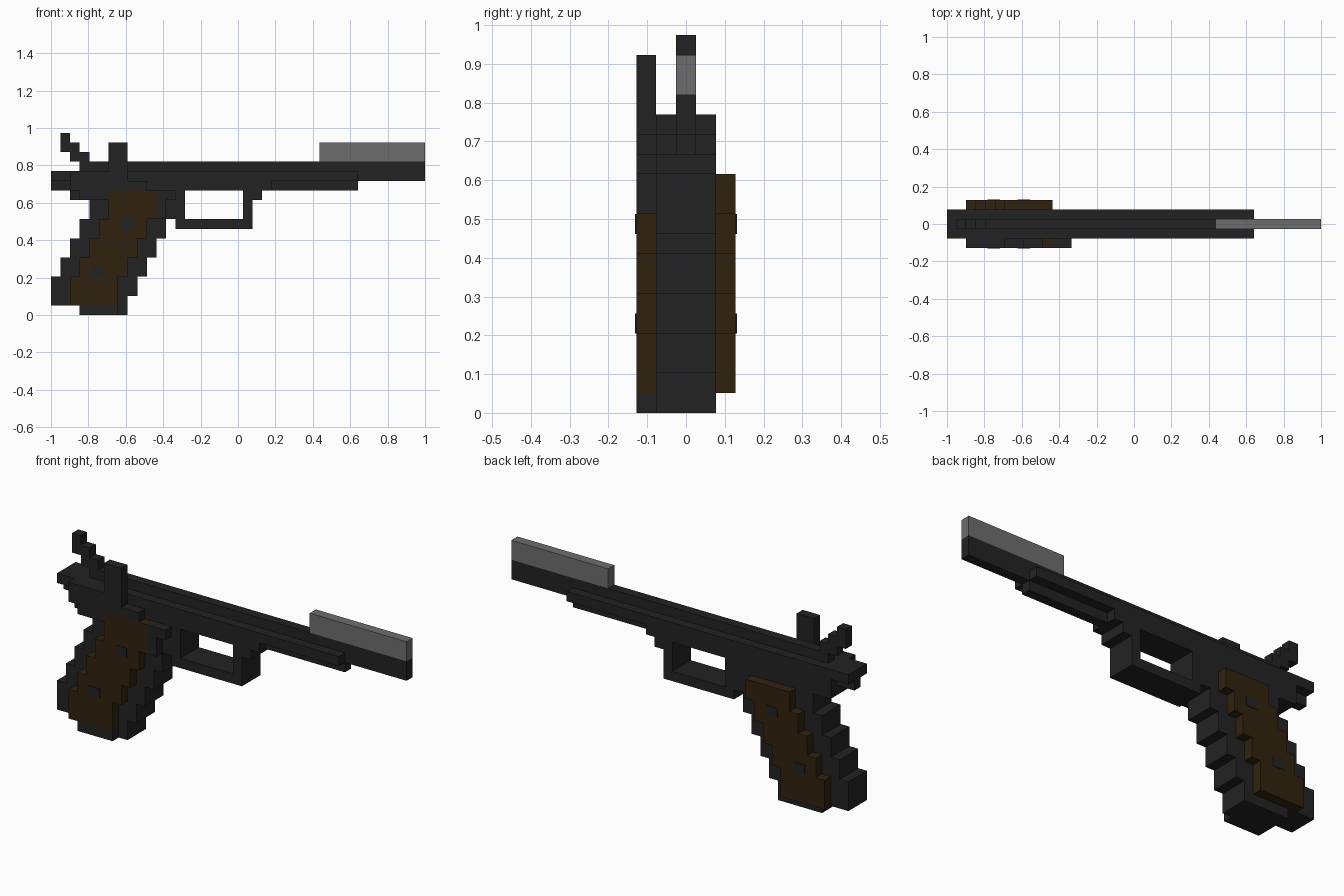
import bpy, bmesh, math
from mathutils import Vector

if "Cube" in bpy.data.objects:
    bpy.data.objects.remove(bpy.data.objects["Cube"])

U = 2 / 39            # size of one block


def material(name, r, g, b):
    m = bpy.data.materials.new(name)
    m.diffuse_color = (r, g, b, 1)
    m.use_nodes = True
    m.node_tree.nodes["Principled BSDF"].inputs["Base Color"].default_value = m.diffuse_color
    return m


DARK = material("dark_metal", 0.0165, 0.0165, 0.0165)
BROWN = material("brown_wood", 0.030, 0.0165, 0.0045)
GREY = material("grey_metal", 0.155, 0.155, 0.155)

# Depth layers, counted in blocks from the middle (front is negative)
MID, BODY, FRONT, BACK = (0, 1), (-1, 2), (-2, -1), (2, 3)
cells, mats = {}, {}


def part(name, mat, depth, boxes):
    """Fill blocks given as (x0, x1, z0, z1) in block counts."""
    mats[name] = mat
    for x0, x1, z0, z1 in boxes:
        for x in range(x0, x1):
            for z in range(z0, z1):
                for y in range(*depth):
                    cells.setdefault((x, y, z), name)


# Barrel, sight and hammer in the thin middle layer
part("front_sight", GREY, MID, [(28, 39, 16, 18)])
part("barrel", DARK, MID, [(4, 39, 15, 16), (32, 39, 14, 15), (23, 32, 13, 14), (0, 2, 13, 14)])
part("hammer", DARK, MID, [(1, 2, 17, 19), (2, 3, 16, 18), (3, 4, 15, 17)])

# Main body
part("slide", DARK, BODY, [(0, 32, 14, 15), (2, 23, 13, 14), (2, 13, 12, 13)])
part("trigger_guard", DARK, BODY, [(13, 14, 9, 13), (14, 20, 9, 10), (20, 21, 9, 13), (21, 22, 12, 13)])

# Slanted grip: each pair of rows shifts one block
part("grip_frame", DARK, BODY,
     [(3, 8, 0, 1), (0, 8, 1, 2)] + [(n, n + 9, 2 + 2 * n, 4 + 2 * n) for n in range(5)])
panel = [(2, 7, 1, 2)] + [(n + 2, n + 7, 2 + 2 * n, 4 + 2 * n) for n in range(5)]
part("front_grip_panel", BROWN, FRONT, panel + [(6, 11, 12, 13)])
part("back_grip_panel", BROWN, BACK, panel)

# Dark fittings on the front side
part("side_lever", DARK, FRONT,
     [(6, 8, 13, 18), (8, 10, 13, 14), (2, 5, 13, 15), (5, 6, 13, 15), (3, 6, 12, 13)])
part("side_catch", DARK, FRONT, [(11, 13, 12, 13), (11, 12, 10, 12)])
part("base_lip", DARK, FRONT, [(3, 7, 0, 1)])


def place(x, y, z):
    return Vector((x * U - 1, (y - 0.5) * U, z * U))


def finish(bm, name, mat):
    me = bpy.data.meshes.new(name)
    bm.to_mesh(me)
    bm.free()
    me.materials.append(mat)
    bpy.context.collection.objects.link(bpy.data.objects.new(name, me))


# Outer faces only, flat areas merged
for name, mat in mats.items():
    bm = bmesh.new()
    for c in [c for c, n in cells.items() if n == name]:
        for axis in range(3):
            for side in (0, 1):
                nb = list(c)
                nb[axis] += 1 if side else -1
                if tuple(nb) in cells:
                    continue
                a, b = (axis + 1) % 3, (axis + 2) % 3
                ring = []
                for da, db in ((0, 0), (1, 0), (1, 1), (0, 1)):
                    p = list(c)
                    p[axis] += side
                    p[a] += da
                    p[b] += db
                    ring.append(bm.verts.new(place(*p)))
                bm.faces.new(ring if side else ring[::-1])
    bmesh.ops.remove_doubles(bm, verts=bm.verts, dist=1e-4)
    bmesh.ops.dissolve_limit(bm, angle_limit=math.radians(1), verts=bm.verts, edges=bm.edges)
    finish(bm, name, mat)

# Grip screws: thin dark plates on both panels
for label, y in (("front", -2), ("back", 3)):
    for n, (x, z) in enumerate(((8.0, 9.5), (4.9, 4.5))):
        bm = bmesh.new()
        bmesh.ops.create_cube(bm, size=1)
        for v in bm.verts:
            v.co = place(x, y, z) + Vector((v.co.x * 1.3 * U, v.co.y * 0.006, v.co.z * U))
        finish(bm, f"{label}_grip_screw_{n + 1}", DARK)
